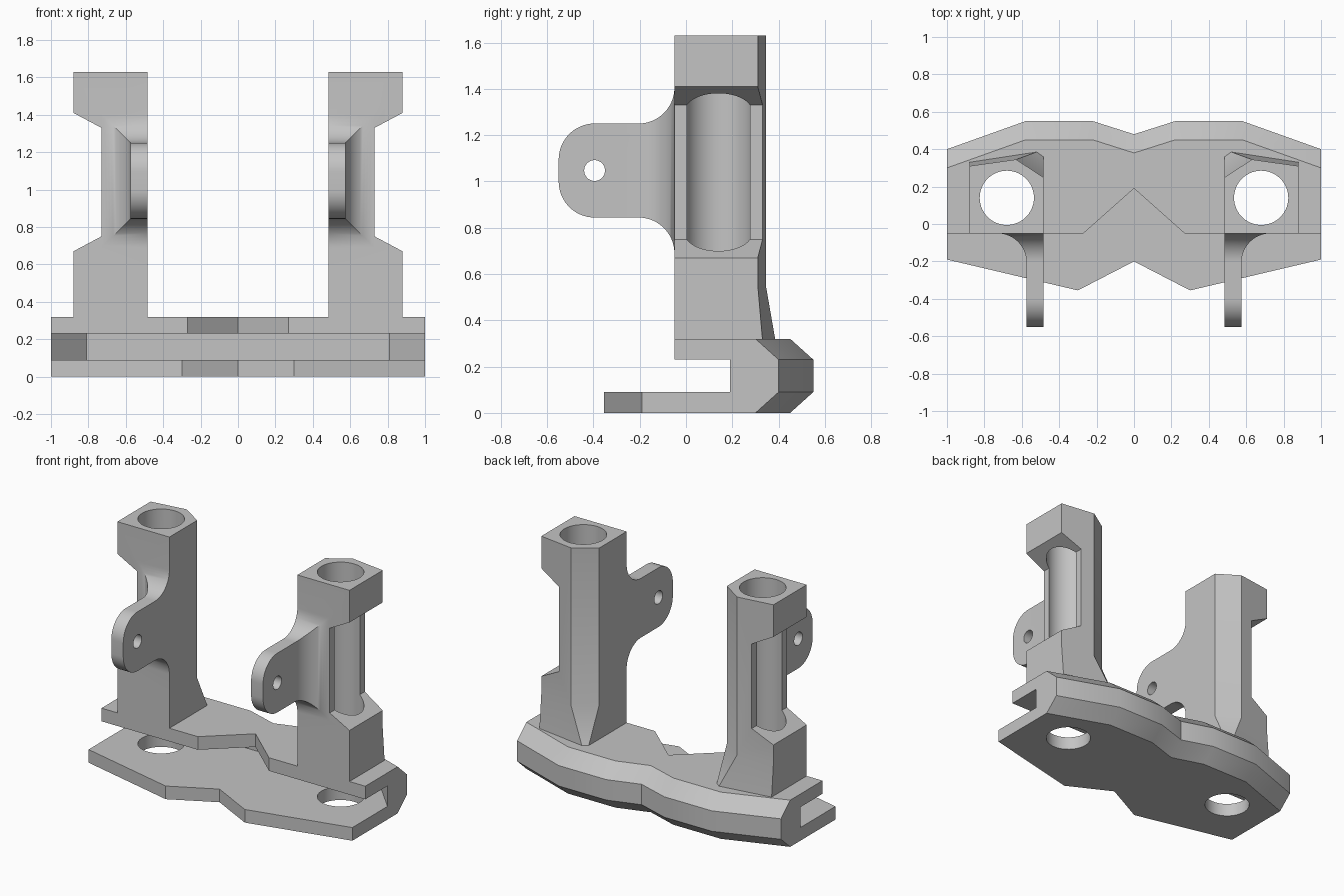
import bpy, bmesh, math
from math import radians, sin, cos, sqrt

if "Cube" in bpy.data.objects:
    bpy.data.objects.remove(bpy.data.objects["Cube"], do_unlink=True)

GREY = (0.55, 0.55, 0.55, 1)
grey = bpy.data.materials.new("plain grey")
grey.use_nodes = True
grey.diffuse_color = GREY
grey.node_tree.nodes["Principled BSDF"].inputs["Base Color"].default_value = GREY


def loft(name, rings):
    """Solid skinned through rings of equal point count, capped at both ends."""
    bm = bmesh.new()
    loops = [[bm.verts.new(p) for p in ring] for ring in rings]
    n = len(loops[0])
    for a, b in zip(loops, loops[1:]):
        for i in range(n):
            j = (i + 1) % n
            bm.faces.new((a[i], a[j], b[j], b[i]))
    bm.faces.new(loops[0])
    bm.faces.new(loops[-1])
    bmesh.ops.recalc_face_normals(bm, faces=bm.faces)
    mesh = bpy.data.meshes.new(name)
    bm.to_mesh(mesh)
    bm.free()
    mesh.materials.append(grey)
    obj = bpy.data.objects.new(name, mesh)
    bpy.context.collection.objects.link(obj)
    return obj


def at_z(points, z):
    return [(x, y, z) for x, y in points]


def rod(name, x, y, low, high, r):
    circle = [(x + r * cos(radians(a)), y + r * sin(radians(a))) for a in range(0, 360, 6)]
    return loft(name, [at_z(circle, low), at_z(circle, high)])


def bake(obj):
    """Replace the mesh with its modified result."""
    bpy.context.view_layer.update()
    graph = bpy.context.evaluated_depsgraph_get()
    mesh = bpy.data.meshes.new_from_object(obj.evaluated_get(graph))
    obj.modifiers.clear()
    obj.data = mesh


def combine(obj, tool, operation):
    mod = obj.modifiers.new("bool", 'BOOLEAN')
    mod.operation, mod.object, mod.solver = operation, tool, 'EXACT'
    bake(obj)
    bpy.data.objects.remove(tool, do_unlink=True)


def finish(obj):
    bpy.ops.object.select_all(action='DESELECT')
    obj.select_set(True)
    bpy.context.view_layer.objects.active = obj
    bpy.ops.object.shade_smooth_by_angle(angle=radians(30))


# Base: lower plate, rear web and upper plate, sharing one chamfered back edge
BACK = [(1, 0.40), (0.58, 0.55), (0.22, 0.55), (0, 0.48)]


def slab(name, front, z0, z1, in0=0, in1=0):
    """Slab from the right half of its front edge (centre outwards)."""
    def ring(z, inset):
        half = front + [(x, y - inset) for x, y in BACK]
        left = [(-x, y) for x, y in reversed(half[1:-1])]
        return at_z(half + left, z)
    return loft(name, [ring(z0, in0), ring(z1, in1)])


base = slab("base", [(0, -0.20), (0.30, -0.355), (1, -0.19)], 0, 0.09, in0=0.1)
web = slab("web", [(0, 0.39), (0.81, 0.39), (1, 0.19)], 0.09, 0.23)
upper = slab("upper_plate", [(0, 0.19), (0.27, -0.05), (1, -0.05)], 0.23, 0.32, in1=0.1)
combine(base, web, 'UNION')
combine(base, upper, 'UNION')
BORE_X, BORE_Y, BORE_R = 0.68, 0.14, 0.145
for side in (-1, 1):
    combine(base, rod("bore", side * BORE_X, BORE_Y, -0.1, 0.5, BORE_R), 'DIFFERENCE')
finish(base)

# Tower: chamfered column whose back flares out at the foot
IN, OUT, FRONT = 0.485, 0.88, -0.05
foot = [(IN, FRONT), (OUT, FRONT), (OUT, 0.33), (0.52, 0.385), (IN, 0.36)]
shaft = [(IN, FRONT), (OUT, FRONT), (OUT, 0.31), (0.63, 0.345), (IN, 0.25)]
tower = loft("towers", [at_z(foot, 0.32), at_z(shaft, 0.55), at_z(shaft, 1.63)])

# Lug: flat tongue with a rounded tip, flaring into the column
MID, HALF, THICK, R = 1.047, 0.203, 0.09, 0.155
sections = []
for a in range(0, 91, 6):
    s, c = sin(radians(a)), cos(radians(a))
    sections.append((-0.55 + R * (1 - c), HALF - R * (1 - s), THICK))
for a in range(0, 91, 6):
    s, c = sin(radians(a)), cos(radians(a))
    grow = R * (1 - c)
    sections.append((FRONT - R + R * s, HALF + grow, THICK + grow))
sections.append((FRONT + 0.03, HALF + R, THICK + R))
lug = loft("lug", [[(IN, y, MID - h), (IN + t, y, MID - h),
                    (IN + t, y, MID + h), (IN, y, MID + h)] for y, h, t in sections])
combine(tower, lug, 'UNION')

# Side recess, vertical bore and pivot hole
recess = [(0.73, 0.75), (0.73, 1.33), (1.03, 1.49), (1.03, 0.59)]
combine(tower, loft("recess", [[(x, y, z) for x, z in recess] for y in (-0.3, 0.6)]), 'DIFFERENCE')
combine(tower, rod("bore", BORE_X, BORE_Y, 0.2, 1.8, BORE_R), 'DIFFERENCE')
pin = [(-0.395 + 0.045 * cos(radians(a)), MID + 0.045 * sin(radians(a))) for a in range(0, 360, 10)]
combine(tower, loft("pin", [[(x, y, z) for y, z in pin] for x in (0.4, 0.7)]), 'DIFFERENCE')

# Second tower mirrored to the other side
tower.modifiers.new("mirror", 'MIRROR').use_mirror_merge = False
bake(tower)
finish(tower)
